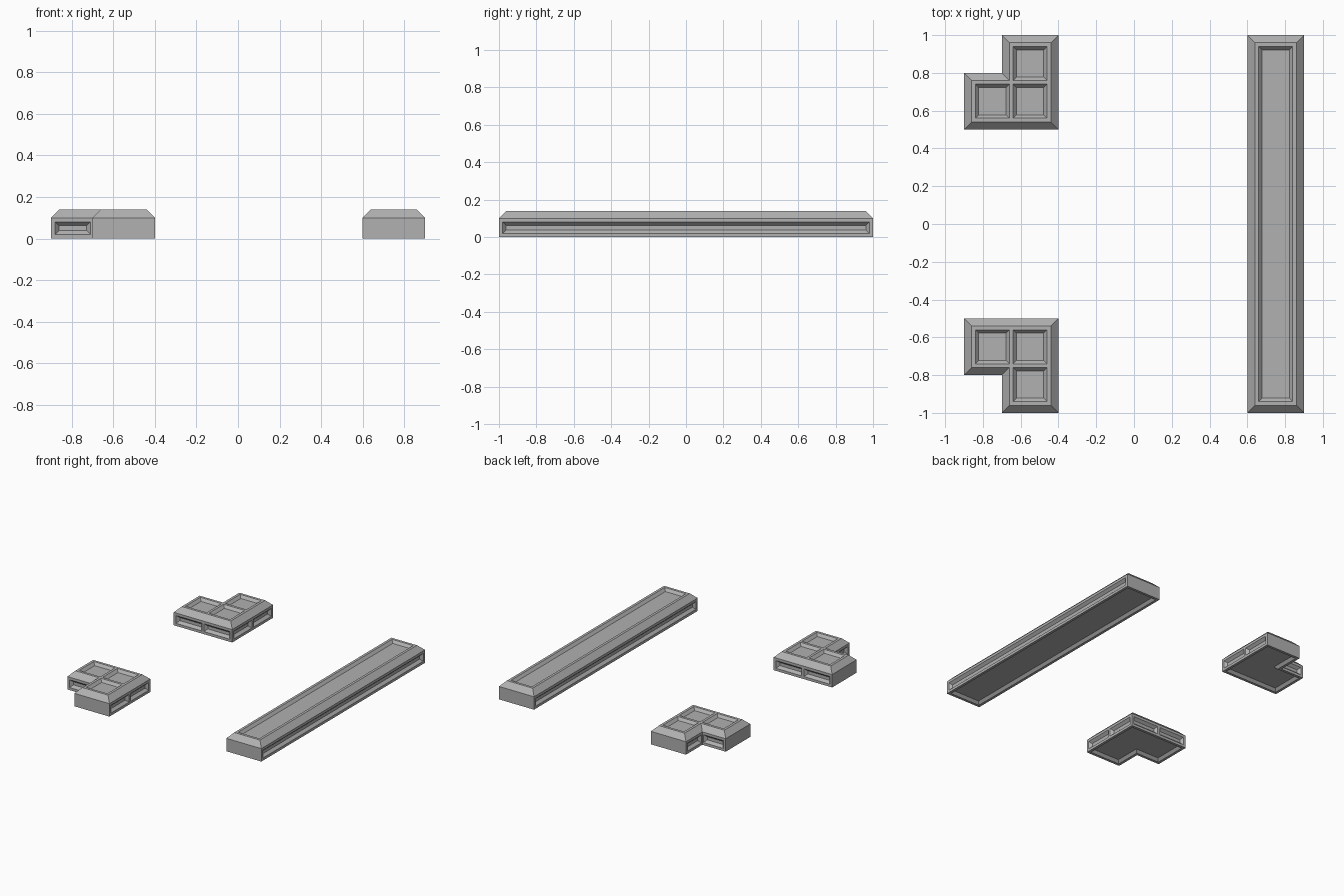
import bpy, bmesh
from mathutils import Vector

if "Cube" in bpy.data.objects:
    bpy.data.objects.remove(bpy.data.objects["Cube"])

WALL, TOP, BEVEL, DEPTH, SLOPE = 0.10, 0.14, 0.04, 0.02, 0.018

# Darker grey used on every block
grey = bpy.data.materials.new("dark_grey")
grey.diffuse_color = (0.44, 0.44, 0.44, 1)
grey.use_nodes = True
grey.node_tree.nodes["Principled BSDF"].inputs["Base Color"].default_value = grey.diffuse_color


def make_object(name, bm):
    bmesh.ops.recalc_face_normals(bm, faces=bm.faces)
    mesh = bpy.data.meshes.new(name)
    bm.to_mesh(mesh)
    bm.free()
    mesh.materials.append(grey)
    obj = bpy.data.objects.new(name, mesh)
    bpy.context.collection.objects.link(obj)
    return obj


def inset(outline, dist):
    """Move a counter-clockwise right-angled outline inwards."""
    pts = [Vector(p) for p in outline]
    result = []
    for i, p in enumerate(pts):
        a = (p - pts[i - 1]).normalized()
        b = (pts[(i + 1) % len(pts)] - p).normalized()
        result.append(p + dist * Vector((-a.y - b.y, a.x + b.x)))
    return result


def body(bm, outline, sy):
    """Shallow sunken underside, upright walls, 45 degree bevel and flat top."""
    rings = []
    for dist, z in ((0.038, 0.02), (0.02, 0), (0, 0), (0, WALL), (BEVEL, TOP)):
        rings.append([bm.verts.new((p.x, p.y * sy, z)) for p in inset(outline, dist)])
    for lo, hi in zip(rings, rings[1:]):
        for i in range(len(lo)):
            j = (i + 1) % len(lo)
            bm.faces.new((lo[i], lo[j], hi[j], hi[i]))
    bm.faces.new(rings[0][::-1])
    bm.faces.new(rings[-1])


def panel(bm, axis, level, out, u, v, sy):
    """Tapered block that cuts one sunken panel into a face on the given axis."""
    rings = []
    for t in (-0.1, 1.0):                 # starts slightly outside the face
        s, d = SLOPE * t, level - out * DEPTH * t
        ring = []
        for a, b in ((u[0] + s, v[0] + s), (u[1] - s, v[0] + s),
                     (u[1] - s, v[1] - s), (u[0] + s, v[1] - s)):
            co = {'x': (d, a, b), 'y': (a, d, b), 'z': (a, b, d)}[axis]
            ring.append(bm.verts.new((co[0], co[1] * sy, co[2])))
        rings.append(ring)
    lo, hi = rings
    for i in range(4):
        j = (i + 1) % 4
        bm.faces.new((lo[i], lo[j], hi[j], hi[i]))
    bm.faces.new(lo)
    bm.faces.new(hi)


def build(name, outline, panels, sy=1):
    bm = bmesh.new()
    body(bm, outline, sy)
    obj = make_object(name, bm)
    bm = bmesh.new()
    for p in panels:
        panel(bm, *p, sy)
    cutter = make_object(name + "_cutter", bm)
    mod = obj.modifiers.new("panels", 'BOOLEAN')
    mod.operation, mod.solver, mod.object = 'DIFFERENCE', 'EXACT', cutter
    bpy.context.view_layer.objects.active = obj
    bpy.ops.object.modifier_apply(modifier=mod.name)
    bpy.data.objects.remove(cutter)


Z = (0.02, 0.08)

# Long straight block: sunken top and long sides, plain ends
build("long_block",
      [(0.6, -1), (0.9, -1), (0.9, 1), (0.6, 1)],
      [('z', TOP, 1, (0.66, 0.84), (-0.94, 0.94)),
       ('x', 0.9, 1, (-0.98, 0.98), Z),
       ('x', 0.6, -1, (-0.98, 0.98), Z)])

# Corner blocks: three top panels, panelled sides and notch, plain arm ends
corner = [(-0.9, 0.5), (-0.4, 0.5), (-0.4, 1), (-0.7, 1), (-0.7, 0.8), (-0.9, 0.8)]
x1, x2, y1, y2 = (-0.84, -0.66), (-0.64, -0.46), (0.56, 0.74), (0.76, 0.94)
corner_panels = [
    ('z', TOP, 1, x1, y1), ('z', TOP, 1, x2, y1), ('z', TOP, 1, x2, y2),
    ('x', -0.4, 1, (0.52, 0.74), Z), ('x', -0.4, 1, (0.76, 0.98), Z),
    ('y', 0.5, -1, (-0.88, -0.66), Z), ('y', 0.5, -1, (-0.64, -0.42), Z),
    ('y', 0.8, 1, (-0.88, -0.71), Z), ('x', -0.7, -1, (0.81, 0.98), Z)]
build("back_corner_block", corner, corner_panels, 1)
build("front_corner_block", corner, corner_panels, -1)
